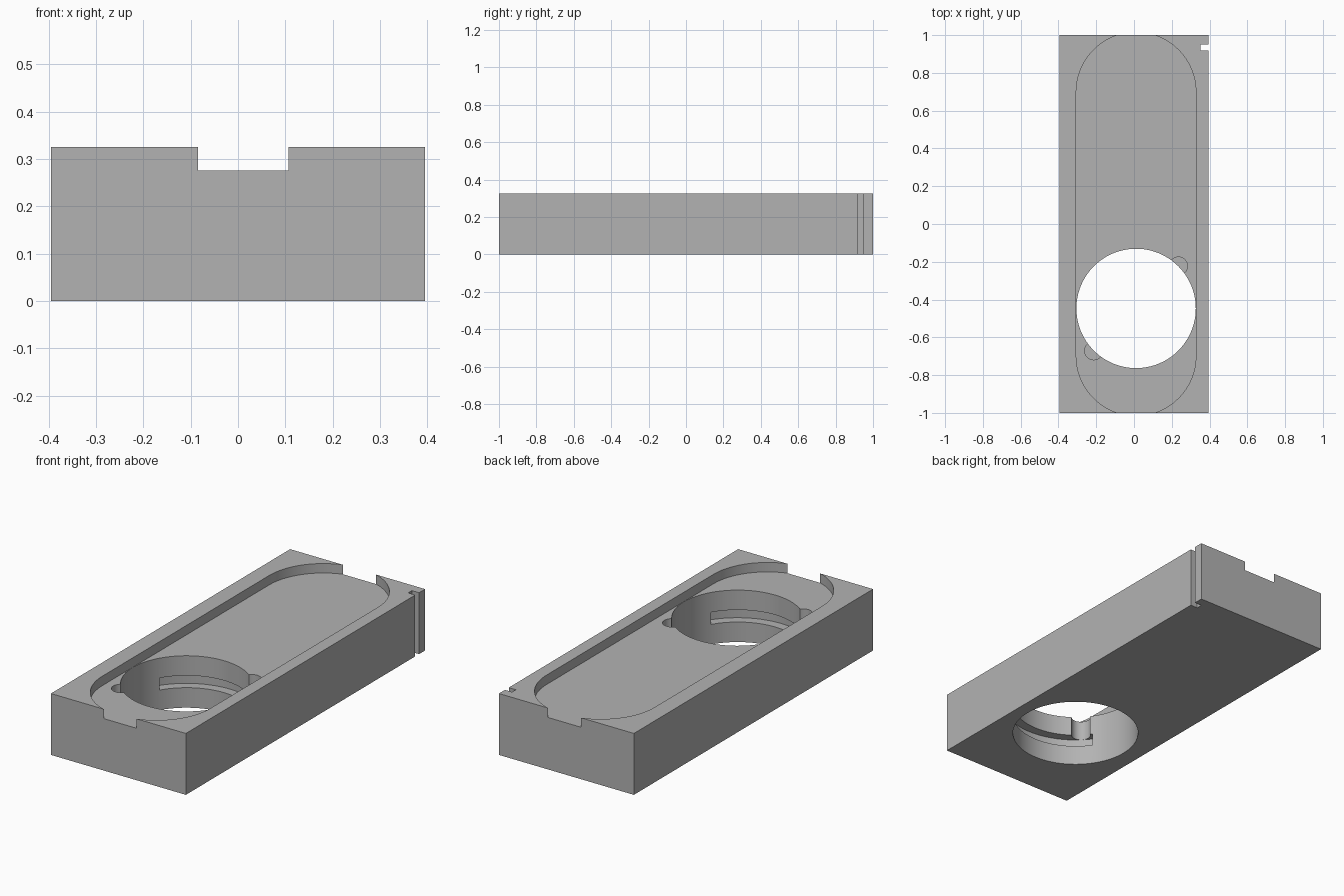
import bpy
import bmesh
from math import sin, cos, pi, radians

cube = bpy.data.objects.get("Cube")
if cube:
    bpy.data.objects.remove(cube, do_unlink=True)

# Main dimensions
HALF_W, HALF_L, HEIGHT = 0.395, 1.0, 0.325
FLOOR = 0.275
CX, HOLE_Y = 0.011, -0.447
R = 0.317
PIN_R = 0.048
GROOVE_LOW, GROOVE_HIGH = 0.106, 0.17

grey = bpy.data.materials.new("light_grey")
grey.use_nodes = True
grey.diffuse_color = (0.45, 0.45, 0.45, 1)
grey.node_tree.nodes["Principled BSDF"].inputs["Base Color"].default_value = (0.45, 0.45, 0.45, 1)


def arc(x, y, r, start, end, steps):
    angles = [radians(start + (end - start) * i / steps) for i in range(steps + 1)]
    return [(x + r * cos(a), y + r * sin(a)) for a in angles]


def circle(x, y, r, steps):
    return arc(x, y, r, 0, 360, steps)[:-1]


def rect(x0, x1, y0, y1):
    return [(x0, y0), (x1, y0), (x1, y1), (x0, y1)]


def prism(name, outline, z0, z1):
    bm = bmesh.new()
    base = bm.faces.new([bm.verts.new((x, y, z0)) for x, y in outline])
    lifted = bmesh.ops.extrude_face_region(bm, geom=[base])["geom"]
    top = [v for v in lifted if isinstance(v, bmesh.types.BMVert)]
    bmesh.ops.translate(bm, verts=top, vec=(0, 0, z1 - z0))
    bmesh.ops.recalc_face_normals(bm, faces=bm.faces)
    mesh = bpy.data.meshes.new(name)
    bm.to_mesh(mesh)
    bm.free()
    mesh.materials.append(grey)
    obj = bpy.data.objects.new(name, mesh)
    bpy.context.collection.objects.link(obj)
    return obj


def cut(target, name, outline, z0, z1):
    cutter = prism(name, outline, z0, z1)
    cutter.hide_render = True
    mod = target.modifiers.new(name, "BOOLEAN")
    mod.operation = "DIFFERENCE"
    mod.solver = "EXACT"
    mod.object = cutter
    bpy.ops.object.modifier_apply(modifier=mod.name)
    bpy.data.objects.remove(cutter, do_unlink=True)


# Solid block
block = prism("base_block", rect(-HALF_W, HALF_W, -HALF_L, HALF_L), 0, HEIGHT)
bpy.context.view_layer.objects.active = block
block.select_set(True)

# Long rounded recess, open at both ends where its arcs run past the block
END = 0.698
recess = arc(CX, END, R, 0, 180, 48) + arc(CX, -END, R, 180, 360, 48)
cut(block, "recess_cutter", recess, FLOOR, HEIGHT + 0.1)

# Round through hole
cut(block, "hole_cutter", circle(CX, HOLE_Y, R - 0.001, 96), -0.1, FLOOR + 0.02)

# Twist-lock pin entries and the hidden grooves they lead into
for turn in (0, 180):
    a = radians(45 + turn)
    cut(block, "pin_entry_cutter",
        circle(CX + R * cos(a), HOLE_Y + R * sin(a), PIN_R, 32),
        GROOVE_LOW + 0.002, FLOOR + 0.02)
    start, end = 34 + turn, 149 + turn
    groove = (arc(CX, HOLE_Y, R + PIN_R, start, end, 40)
              + arc(CX, HOLE_Y, R - PIN_R, end, start, 40))
    cut(block, "groove_cutter", groove, GROOVE_LOW, GROOVE_HIGH)

# Narrow vertical slot near the back of the left side
cut(block, "side_slot_cutter", rect(0.353, HALF_W + 0.1, 0.918, 0.95), -0.1, HEIGHT + 0.1)

bpy.ops.object.shade_smooth_by_angle(angle=radians(30))
